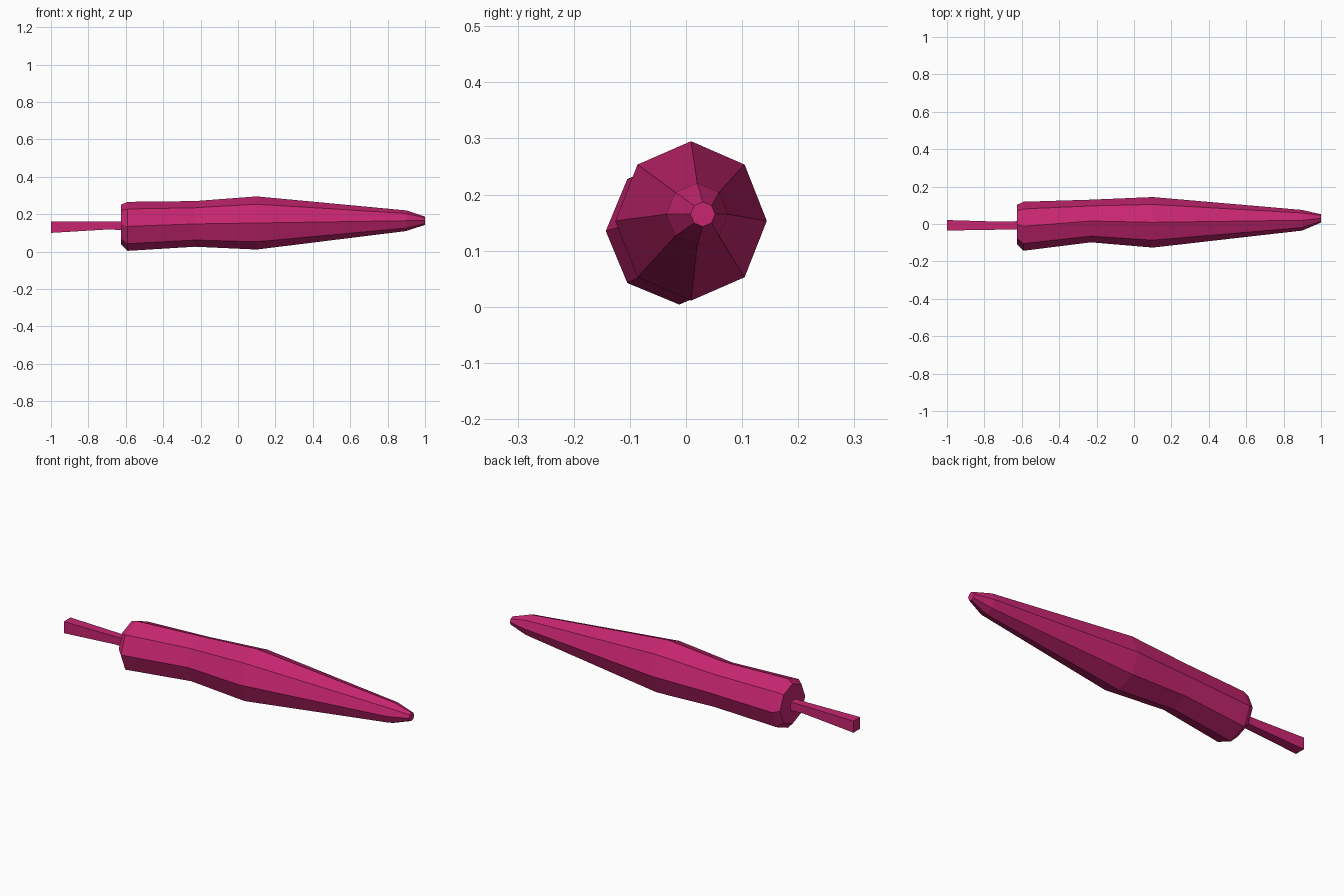
import bpy, bmesh
from math import sin, cos, tau

cube = bpy.data.objects.get("Cube")
if cube:
    bpy.data.objects.remove(cube)

# Single flat colour
magenta = bpy.data.materials.new("deep_magenta")
magenta.use_nodes = True
colour = (0.57, 0.019, 0.163, 1)
magenta.diffuse_color = colour
magenta.node_tree.nodes["Principled BSDF"].inputs["Base Color"].default_value = colour


def loft(name, sections, sides, turn=0.0):
    """Skin rings along x; each section is (x, centre y, centre z, radius y, radius z)."""
    bm = bmesh.new()
    rings = []
    for x, cy, cz, ry, rz in sections:
        angles = [tau * (i + turn) / sides for i in range(sides)]
        rings.append([bm.verts.new((x, cy + ry * cos(a), cz + rz * sin(a))) for a in angles])
    for a, b in zip(rings, rings[1:]):
        for i in range(sides):
            j = (i + 1) % sides
            bm.faces.new((a[i], a[j], b[j], b[i]))
    bm.faces.new(rings[0])
    bm.faces.new(rings[-1])
    bmesh.ops.recalc_face_normals(bm, faces=bm.faces)
    mesh = bpy.data.meshes.new(name)
    bm.to_mesh(mesh)
    bm.free()
    mesh.materials.append(magenta)
    obj = bpy.data.objects.new(name, mesh)
    bpy.context.collection.objects.link(obj)
    return obj


# Eight-sided body, slightly bent, tapering to a blunt tip
loft("tapered_body", [
    (-0.625, -0.003, 0.145, 0.106, 0.106),
    (-0.59, -0.012, 0.135, 0.131, 0.131),
    (-0.23, 0.016, 0.148, 0.114, 0.122),
    (0.10, 0.009, 0.153, 0.135, 0.142),
    (0.90, 0.020, 0.165, 0.055, 0.055),
    (1.00, 0.030, 0.165, 0.022, 0.022),
], 8)

# Square stem, flaring at its free end
d = 0.5 ** 0.5
loft("square_stem", [
    (-1.00, -0.007, 0.131, 0.028 / d, 0.031 / d),
    (-0.70, -0.009, 0.139, 0.021 / d, 0.021 / d),
    (-0.60, -0.007, 0.138, 0.023 / d, 0.023 / d),
], 4, 0.5)
